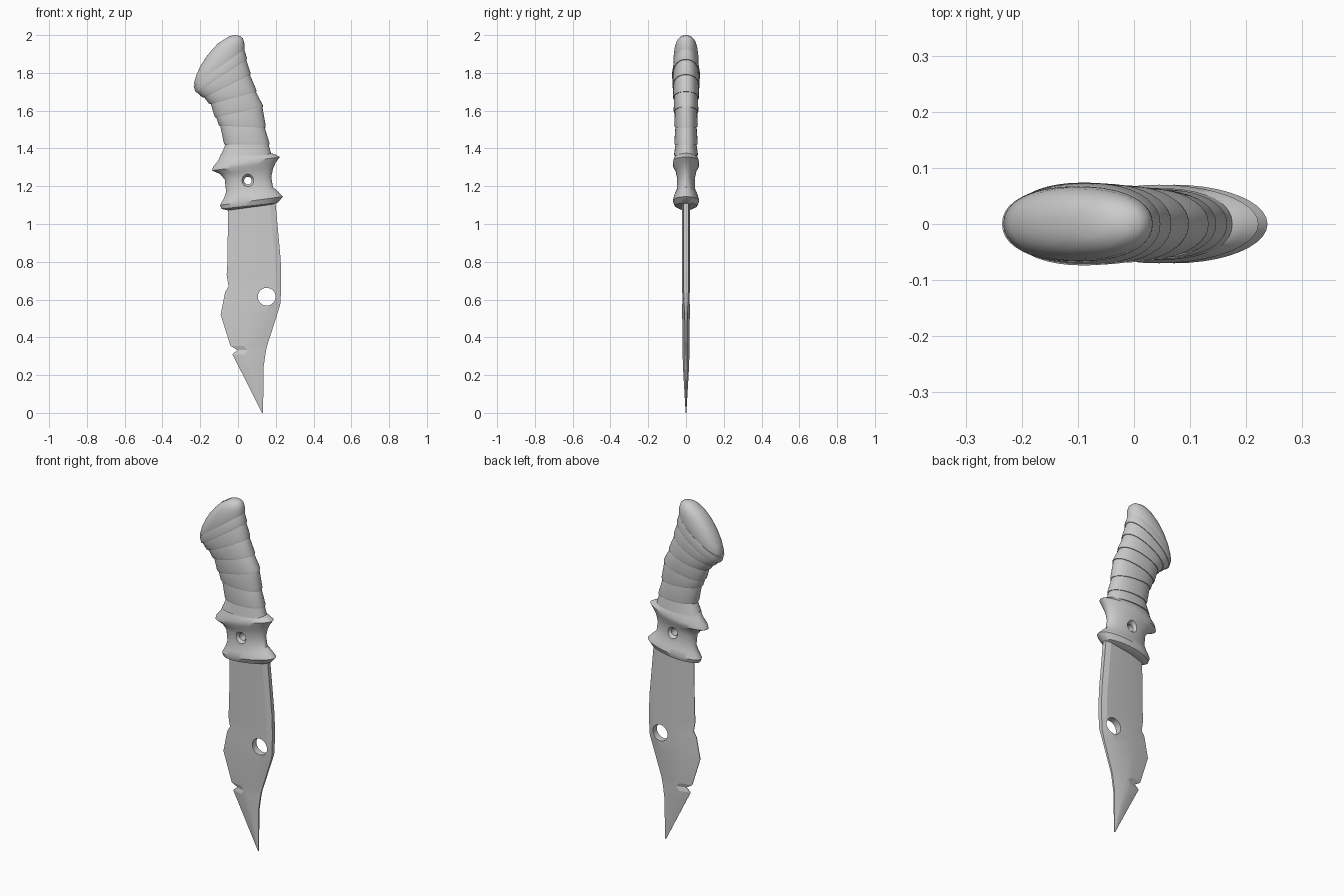
import bpy, bmesh, math
from mathutils import Vector


def loft(name, rings, angle=35):
    """Skin a list of equal-length point rings, capping both ends."""
    bm = bmesh.new()
    loops = [[bm.verts.new(p) for p in ring] for ring in rings]
    n = len(rings[0])
    for a, b in zip(loops, loops[1:]):
        for i in range(n):
            j = (i + 1) % n
            bm.faces.new((a[i], a[j], b[j], b[i]))
    bm.faces.new(loops[0][::-1])
    bm.faces.new(loops[-1])
    bmesh.ops.recalc_face_normals(bm, faces=bm.faces)
    me = bpy.data.meshes.new(name)
    bm.to_mesh(me)
    bm.free()
    ob = bpy.data.objects.new(name, me)
    bpy.context.collection.objects.link(ob)
    smooth(ob, angle)
    return ob


def smooth(ob, angle):
    bpy.ops.object.select_all(action='DESELECT')
    ob.select_set(True)
    bpy.context.view_layer.objects.active = ob
    bpy.ops.object.shade_smooth_by_angle(angle=math.radians(angle))


def oval(sec, grow=0.0, power=2.2, n=40):
    """Tilted oval from left point, right point and half depth."""
    xl, zl, xr, zr, hy = sec
    c = Vector(((xl + xr) / 2, 0, (zl + zr) / 2))
    half = Vector((xr - xl, 0, zr - zl)) / 2
    half += half.normalized() * grow
    pts = []
    for i in range(n):
        a = 2 * math.pi * i / n
        u = math.copysign(abs(math.cos(a)) ** (2 / power), math.cos(a))
        v = math.copysign(abs(math.sin(a)) ** (2 / power), math.sin(a))
        pts.append(c + half * u + Vector((0, (hy + grow) * v, 0)))
    return pts


def drill(ob, x, z, profile, angle):
    """Cut a turned hole along y; profile is (y, radius) pairs."""
    rings = [[(x + r * math.cos(i * math.pi / 16), y, z + r * math.sin(i * math.pi / 16))
              for i in range(32)] for y, r in profile]
    cutter = loft("cutter", rings)
    cutter.hide_render = True
    mod = ob.modifiers.new("hole", 'BOOLEAN')
    mod.operation = 'DIFFERENCE'
    mod.solver = 'EXACT'
    mod.object = cutter
    bpy.ops.object.select_all(action='DESELECT')
    ob.select_set(True)
    bpy.context.view_layer.objects.active = ob
    bpy.ops.object.modifier_apply(modifier=mod.name)
    bpy.data.objects.remove(cutter)
    smooth(ob, angle)


# Blade: z, cutting edge x, spine x, ridge inset, half thickness, spine half thickness
blade_rows = [
    (0.00, 0.127, 0.133, 0.002, 0.002, 0.001),
    (0.24, 0.006, 0.135, 0.050, 0.016, 0.005),
    (0.31, -0.030, 0.145, 0.070, 0.018, 0.005),
    (0.333, -0.004, 0.149, 0.080, 0.018, 0.005),
    (0.355, -0.040, 0.154, 0.085, 0.019, 0.005),
    (0.52, -0.092, 0.207, 0.070, 0.020, 0.007),
    (0.58, -0.080, 0.225, 0.045, 0.020, 0.010),
    (0.64, -0.068, 0.227, 0.032, 0.020, 0.012),
    (0.67, -0.050, 0.228, 0.030, 0.020, 0.012),
    (0.73, -0.060, 0.228, 0.030, 0.020, 0.012),
    (0.81, -0.055, 0.226, 0.030, 0.020, 0.012),
    (1.15, -0.053, 0.195, 0.030, 0.020, 0.012),
]
rings = []
for z, xl, xr, inset, t, ts in blade_rows:
    xb = xl + 0.36 * (xr - xl)
    side = [(xl, 0.1 * t), (xb, 0.9 * t), (xr - inset, t), (xr, ts)]
    rings.append([(x, -y, z) for x, y in side] + [(x, y, z) for x, y in side[::-1]])
blade = loft("blade", rings, 15)
drill(blade, 0.152, 0.615, [(-0.1, 0.047), (0.1, 0.047)], 15)

# Guard: two flared rings around a waist with a pin hole
guard_sections = [
    (-0.055, 1.072, 0.190, 1.105, 0.040),
    (-0.088, 1.080, 0.210, 1.112, 0.060),
    (-0.095, 1.100, 0.238, 1.145, 0.070),
    (-0.075, 1.135, 0.212, 1.172, 0.062),
    (-0.063, 1.170, 0.185, 1.195, 0.049),
    (-0.070, 1.235, 0.176, 1.250, 0.048),
    (-0.095, 1.265, 0.186, 1.295, 0.055),
    (-0.138, 1.283, 0.200, 1.325, 0.068),
    (-0.132, 1.303, 0.222, 1.355, 0.070),
    (-0.105, 1.335, 0.200, 1.367, 0.062),
    (-0.090, 1.372, 0.165, 1.378, 0.054),
]
guard = loft("guard", [oval(s, power=2.0) for s in guard_sections])
drill(guard, 0.052, 1.23, [(-0.1, 0.07), (-0.032, 0.02), (0.032, 0.02), (0.1, 0.07)], 35)

# Grip: overlapping slanted wraps between these boundaries
wraps = [
    (-0.085, 1.360, 0.172, 1.365, 0.058),
    (-0.068, 1.420, 0.163, 1.420, 0.057),
    (-0.095, 1.520, 0.143, 1.510, 0.057),
    (-0.117, 1.565, 0.130, 1.620, 0.060),
    (-0.145, 1.635, 0.095, 1.700, 0.064),
    (-0.180, 1.670, 0.064, 1.790, 0.067),
    (-0.218, 1.697, 0.044, 1.870, 0.069),
    (-0.236, 1.730, 0.034, 1.925, 0.068),
]
for i, (a, b) in enumerate(zip(wraps, wraps[1:])):
    loft(f"grip_wrap_{i + 1}", [oval(a, -0.012), oval(a, 0.003), oval(a, 0.006) if i == 0 else
         [p.lerp(q, 0.12) for p, q in zip(oval(a, 0.005), oval(b, 0.005))],
         oval(b, -0.001), oval(b, -0.012)])

# Pommel: slanted rounded cap
pommel_sections = [
    (-0.222, 1.715, 0.034, 1.900, 0.062),
    (-0.233, 1.745, 0.034, 1.932, 0.067),
    (-0.220, 1.790, 0.033, 1.962, 0.066),
    (-0.198, 1.838, 0.025, 1.984, 0.062),
    (-0.170, 1.882, 0.010, 1.996, 0.055),
    (-0.138, 1.922, -0.015, 2.000, 0.043),
    (-0.105, 1.957, -0.045, 1.995, 0.022),
]
loft("pommel", [oval(s) for s in pommel_sections], 40)
